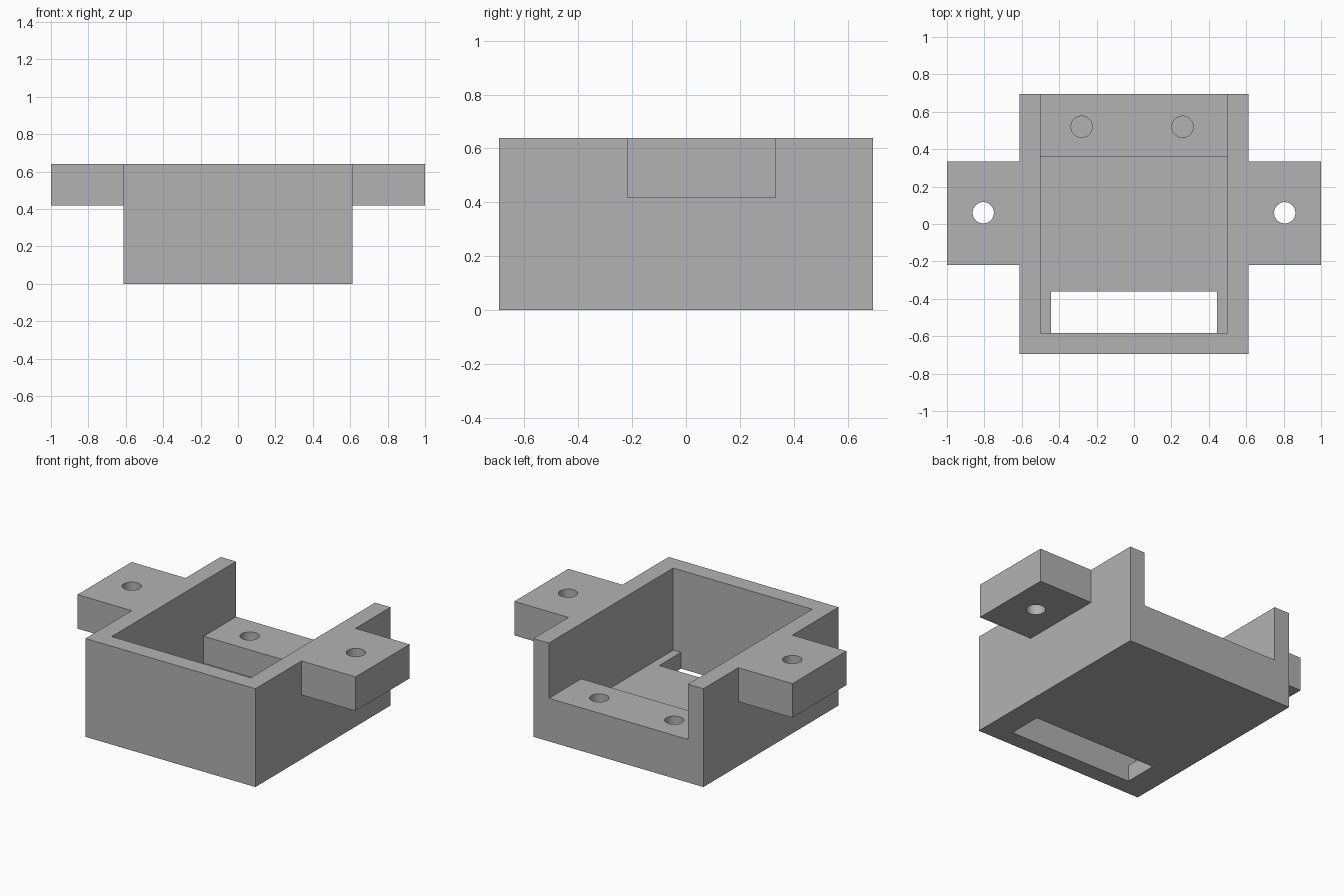
import bpy
import math

default = bpy.data.objects.get("Cube")
if default:
    bpy.data.objects.remove(default, do_unlink=True)

# Single plastic colour
grey = bpy.data.materials.new("mid_grey")
grey.use_nodes = True
grey.diffuse_color = (0.448, 0.448, 0.448, 1)
grey.node_tree.nodes["Principled BSDF"].inputs["Base Color"].default_value = grey.diffuse_color

HALF_W, HALF_D, HEIGHT = 0.611, 0.694, 0.639
WALL, FLOOR, LEDGE = 0.111, 0.105, 0.28
HOLE_R = 0.057


def box(name, x, y, z):
    """Box from (min, max) ranges."""
    bpy.ops.mesh.primitive_cube_add(size=1)
    ob = bpy.context.object
    ob.name = name
    ob.location = [(a + b) / 2 for a, b in (x, y, z)]
    ob.scale = [b - a for a, b in (x, y, z)]
    bpy.ops.object.transform_apply(location=True, scale=True, rotation=False)
    ob.data.materials.append(grey)
    return ob


def drill(name, x, y, z):
    """Vertical cylinder used to cut a screw hole."""
    bpy.ops.mesh.primitive_cylinder_add(vertices=48, radius=HOLE_R, depth=z[1] - z[0],
                                        location=(x, y, (z[0] + z[1]) / 2))
    ob = bpy.context.object
    ob.name = name
    ob.data.materials.append(grey)
    return ob


def combine(target, tool, operation):
    """Apply a boolean and remove the tool."""
    tool.hide_render = True
    mod = target.modifiers.new(operation.lower(), "BOOLEAN")
    mod.operation, mod.solver, mod.object = operation, "EXACT", tool
    bpy.context.view_layer.objects.active = target
    bpy.ops.object.modifier_apply(modifier=mod.name)
    bpy.data.objects.remove(tool, do_unlink=True)


# Outer block
housing = box("housing", (-HALF_W, HALF_W), (-HALF_D, HALF_D), (0, HEIGHT))

# Mounting ears, overlapping into the side walls
for side in (-1, 1):
    x = sorted((side * (HALF_W - WALL / 2), side))
    ear = box("mounting_ear", x, (-0.22, 0.335), (0.418, HEIGHT))
    combine(housing, ear, "UNION")

# Main cavity, open back above the ledge, and slot through the floor
inner_x = (WALL - HALF_W, HALF_W - WALL)
front_y = WALL - HALF_D
combine(housing, box("cavity_cutter", inner_x, (front_y, 0.362), (FLOOR, 1)), "DIFFERENCE")
combine(housing, box("back_cutter", inner_x, (0.3, 1), (LEDGE, 1)), "DIFFERENCE")
combine(housing, box("slot_cutter", (-0.445, 0.445), (front_y, -0.36), (-0.2, 0.3)), "DIFFERENCE")

# Through holes in the ears, blind holes in the ledge
for x in (-0.806, 0.806):
    combine(housing, drill("ear_hole_cutter", x, 0.06, (0.2, 1)), "DIFFERENCE")
for x in (-0.28, 0.26):
    combine(housing, drill("ledge_hole_cutter", x, 0.52, (FLOOR, 0.5)), "DIFFERENCE")

# Smooth hole walls, sharp edges elsewhere
bpy.ops.object.select_all(action="DESELECT")
housing.select_set(True)
bpy.context.view_layer.objects.active = housing
bpy.ops.object.shade_smooth_by_angle(angle=math.radians(30))
